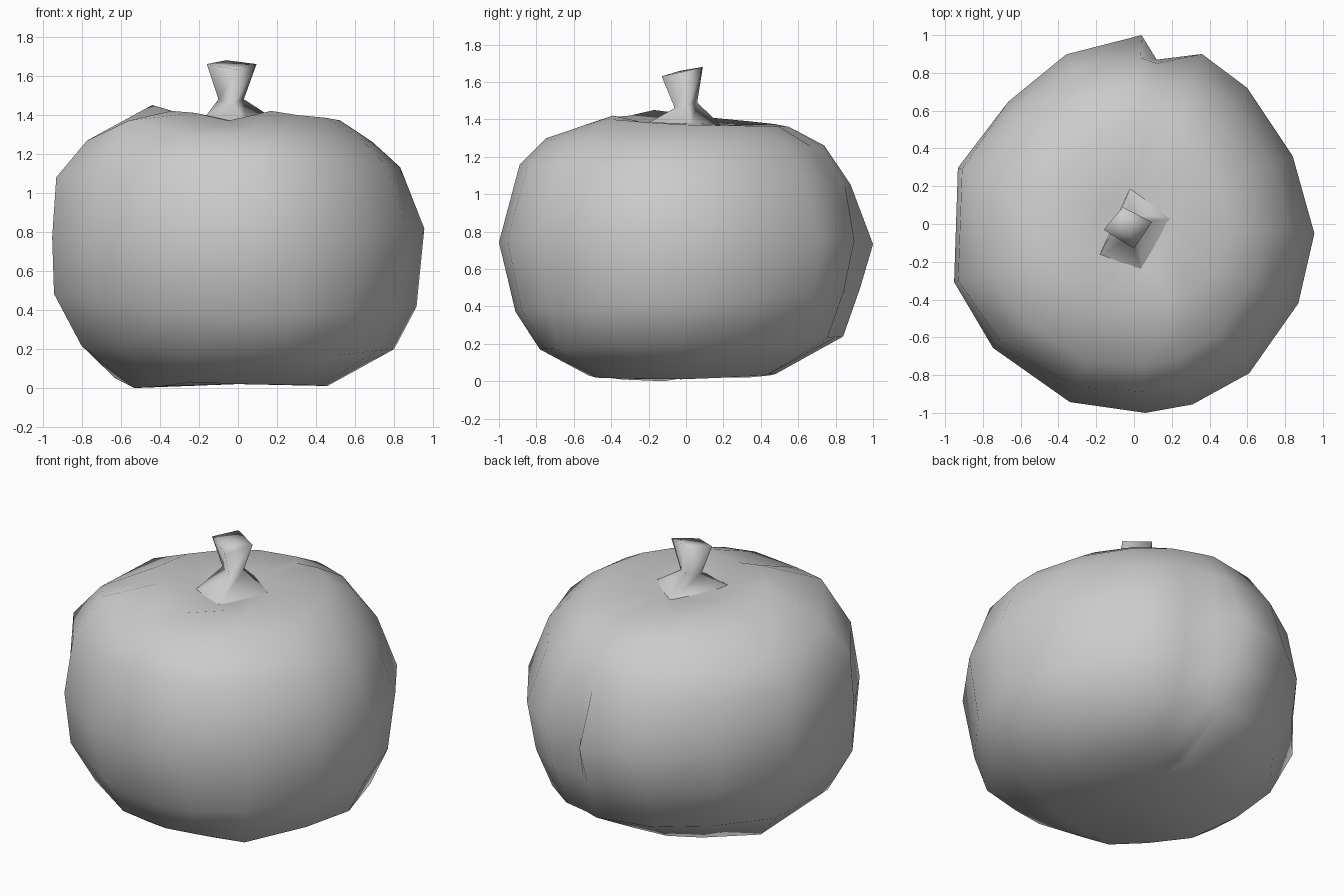
import bpy, bmesh, math
from mathutils import Vector

cube = bpy.data.objects.get("Cube")
if cube:
    bpy.data.objects.remove(cube, do_unlink=True)

# One plain grey for the whole model
grey = bpy.data.materials.new("soft grey")
grey.use_nodes = True
colour = (0.6, 0.6, 0.6, 1)
grey.diffuse_color = colour
grey.node_tree.nodes["Principled BSDF"].inputs["Base Color"].default_value = colour


def make_object(name, rings, hubs):
    """Skin a stack of point loops; hubs maps a ring index to its closing centre."""
    bm = bmesh.new()
    loops = [[bm.verts.new(p) for p in ring] for ring in rings]
    count = len(loops[0])
    for low, high in zip(loops, loops[1:]):
        for i in range(count):
            j = (i + 1) % count
            bm.faces.new((low[i], low[j], high[j], high[i]))
    for index, centre in hubs.items():
        hub = bm.verts.new(centre)
        loop = loops[index]
        for i in range(count):
            bm.faces.new((loop[i], loop[(i + 1) % count], hub))
    bmesh.ops.recalc_face_normals(bm, faces=bm.faces)
    for face in bm.faces:
        face.smooth = True
    mesh = bpy.data.meshes.new(name)
    bm.to_mesh(mesh)
    bm.free()
    mesh.materials.append(grey)
    obj = bpy.data.objects.new(name, mesh)
    bpy.context.scene.collection.objects.link(obj)


# Widest outline of the lumpy body, counter-clockwise from the left side
outline = [(.955, -.05), (.84, .36), (.6, .72), (.36, .9), (.12, .87), (.04, 1),
           (-.36, .9), (-.67, .65), (-.94, .3), (-.96, -.31), (-.75, -.66),
           (-.34, -.945), (.06, -1), (.31, -.955), (.61, -.79), (.87, -.42)]

# Side profiles (share of outline radius, height) toward left, back, right, front
profiles = [
    [(.48, .01), (.84, .2), (.96, .42), (1, .82), (.87, 1.13), (.72, 1.26), (.55, 1.37), (.2, 1.38)],
    [(.48, .04), (.84, .24), (.93, .5), (1, .73), (.88, 1.05), (.74, 1.26), (.55, 1.36), (.2, 1.37)],
    [(.54, 0), (.85, .23), (1, .51), (.99, .78), (.99, 1.06), (.82, 1.26), (.46, 1.42), (.2, 1.37)],
    [(.48, .02), (.78, .17), (.91, .37), (1, .74), (.89, 1.16), (.75, 1.3), (.45, 1.42), (.2, 1.36)],
]

# Single points pulled out of the even shape, by (ring, column)
lumps = {
    # Uneven edge of the base
    (0, 8): (-.63, .16, .05), (0, 9): (-.53, -.12, 0), (0, 11): (-.25, -.52, .03),
    (1, 14): (.52, -.68, .17),
    # Fold on the back closes above and below the middle
    (1, 4): (.12, .81, .24), (2, 4): (.12, .85, .48),
    (4, 4): (.12, .85, 1.05), (5, 4): (.1, .72, 1.26),
    # Bumps and a dent round the rim
    (5, 10): (-.56, -.54, 1.37), (6, 9): (-.44, -.17, 1.45), (6, 11): (-.22, -.42, 1.41),
    (6, 12): (-.05, -.45, 1.37), (6, 13): (.17, -.39, 1.42),
}


def body_point(level, column):
    if (level, column) in lumps:
        return lumps[level, column]
    x, y = outline[column]
    turn = (math.atan2(y, x) / (math.pi / 2)) % 4
    side = int(turn) % 4
    near = Vector(profiles[side][level])
    far = Vector(profiles[(side + 1) % 4][level])
    share, z = near.lerp(far, turn - int(turn))
    return (x * share, y * share, z)


rings = [[body_point(level, column) for column in range(len(outline))]
         for level in range(len(profiles[0]))]
make_object("body", rings, {0: (0, 0, .02), -1: (-.02, 0, 1.36)})

# Four-sided stem: flared foot, narrow waist, wide tilted tip
foot = [(.2, .03, 1.37), (-.02, .19, 1.365), (-.19, -.18, 1.36), (.04, -.25, 1.355)]
waist = [(.03, .01, 1.48), (-.04, .06, 1.49), (-.1, -.01, 1.48), (-.02, -.06, 1.46)]
tip = [(.095, .01, 1.66), (-.06, .09, 1.68), (-.16, -.03, 1.66), (0, -.13, 1.63)]
make_object("stem", [foot, waist, tip], {-1: (-.03, -.015, 1.657)})
